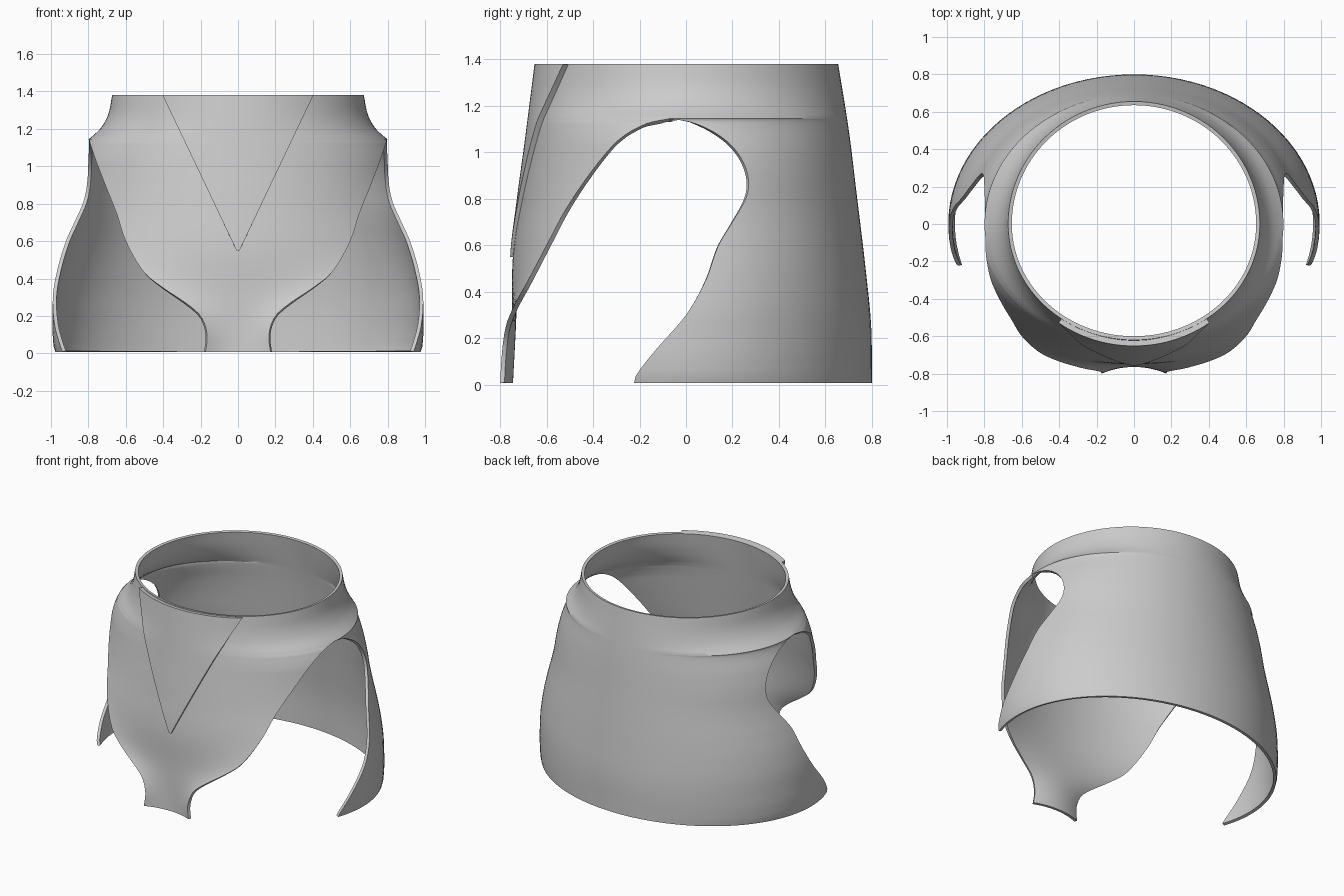
import bpy, bmesh
from math import sin, cos, acos, asin

if "Cube" in bpy.data.objects:
    bpy.data.objects.remove(bpy.data.objects["Cube"])

APEX, TOP, BASE = 1.145, 1.38, 0.008

# Profiles by height: centre lines (z, y) and opening edges (z, x, y)
FRONT_MID = [(0, -.765), (.3, -.75), (.55, -.745), (.8, -.71), (1.05, -.67), (1.38, -.62)]
BACK_MID = [(0, .80), (.25, .797), (.5, .773), (.8, .737), (1.1, .70), (1.38, .655)]
FRONT_EDGE = [(0, .175, -.80), (.1, .165, -.795), (.2, .20, -.785), (.27, .28, -.77),
              (.35, .40, -.735), (.43, .50, -.69), (.6, .60, -.60), (.75, .65, -.52),
              (.9, .71, -.42), (1.03, .76, -.315), (1.08, .777, -.255), (1.11, .787, -.20),
              (1.13, .793, -.15), (APEX, .795, -.07)]
BACK_EDGE = [(0, .935, -.225), (.04, .95, -.215), (.15, .98, -.13), (.3, .99, 0),
             (.45, .965, .085), (.6, .92, .14), (.7, .875, .20), (.8, .83, .257),
             (.87, .812, .27), (.95, .803, .25), (1.03, .80, .195), (1.09, .797, .115),
             (1.13, .796, .02), (APEX, .795, -.07)]
SHOULDER = [(APEX, .795, -.07), (1.17, .765, -.06), (1.21, .728, -.04),
            (1.28, .693, -.02), (TOP, .673, 0)]


def interp(keys, z):
    """Smooth Hermite interpolation of the values after the first column."""
    z = min(max(z, keys[0][0]), keys[-1][0])
    i = next(k for k in range(len(keys) - 1) if z <= keys[k + 1][0])
    a, b = keys[i], keys[i + 1]
    p, q = keys[max(i - 1, 0)], keys[min(i + 2, len(keys) - 1)]
    h = b[0] - a[0]
    t = (z - a[0]) / h
    out = []
    for c in range(1, len(a)):
        m0 = (b[c] - p[c]) / (b[0] - p[0]) * h
        m1 = (q[c] - a[c]) / (q[0] - a[0]) * h
        out.append((2*t**3 - 3*t*t + 1) * a[c] + (t**3 - 2*t*t + t) * m0
                   + (3*t*t - 2*t**3) * b[c] + (t**3 - t*t) * m1)
    return out


def arc(mid_keys, edge_keys, z):
    """Elliptical arc at height z: centre y, edge x, edge y, sweep angle."""
    mid = interp(mid_keys, z)[0]
    ex, ey = interp(edge_keys if z <= APEX else SHOULDER, z)
    return mid, ex, ey, max(acos(max(-1, min(1, ey / mid))), .3)


def arc_point(a, s, z):
    mid, ex, ey, phi = a
    return (ex * sin(s * phi) / sin(phi),
            mid + (ey - mid) * (1 - cos(s * phi)) / (1 - cos(phi)), z)


def add_grid(bm, rows, flip):
    grid = [[bm.verts.new(p) for p in row] for row in rows]
    for r0, r1 in zip(grid, grid[1:]):
        for j in range(len(r0) - 1):
            q = [r0[j], r0[j + 1], r1[j + 1], r1[j]]
            bm.faces.new(q[::-1] if flip else q)


def finish(name, bm, thickness):
    bmesh.ops.remove_doubles(bm, verts=bm.verts, dist=.0005)
    me = bpy.data.meshes.new(name)
    bm.to_mesh(me)
    bm.free()
    ob = bpy.data.objects.new(name, me)
    bpy.context.collection.objects.link(ob)
    bpy.ops.object.select_all(action='DESELECT')
    ob.select_set(True)
    bpy.context.view_layer.objects.active = ob
    mir = ob.modifiers.new("mirror", 'MIRROR')
    mir.use_clip = True
    sol = ob.modifiers.new("thickness", 'SOLIDIFY')
    sol.thickness = thickness
    sol.offset = -1
    for m in ("mirror", "thickness"):
        bpy.ops.object.modifier_apply(modifier=m)
    bpy.ops.object.shade_smooth_by_angle(angle=.7)
    return ob


# Garment shell: front and back panels joined above the side openings
N = 28
heights = [BASE + (APEX - BASE) * (1 - (1 - k / 56) ** 1.5) for k in range(57)]
heights += [APEX + (TOP - APEX) * k / 12 for k in range(1, 13)]
bm = bmesh.new()
for mid, edge, flip in ((FRONT_MID, FRONT_EDGE, False), (BACK_MID, BACK_EDGE, True)):
    rows = []
    for z in heights:
        a = arc(mid, edge, z)
        rows.append([arc_point(a, j / N, z) for j in range(N + 1)])
    add_grid(bm, rows, flip)
finish("torso_shell", bm, .02)

# Raised V-shaped insert on the front
rows = []
for k in range(31):
    t = k / 30
    z = .55 + (TOP - .55) * t
    a = arc(FRONT_MID, FRONT_EDGE, z)
    half = .008 + .395 * t
    s_edge = asin(half * sin(a[3]) / a[1]) / a[3]
    row = [arc_point(a, s_edge * j / 12, z) for j in range(13)]
    rows.append([(x, y - .012 - .02 * t, z) for x, y, z in row])
bm = bmesh.new()
add_grid(bm, rows, False)
finish("front_v_insert", bm, .03)
